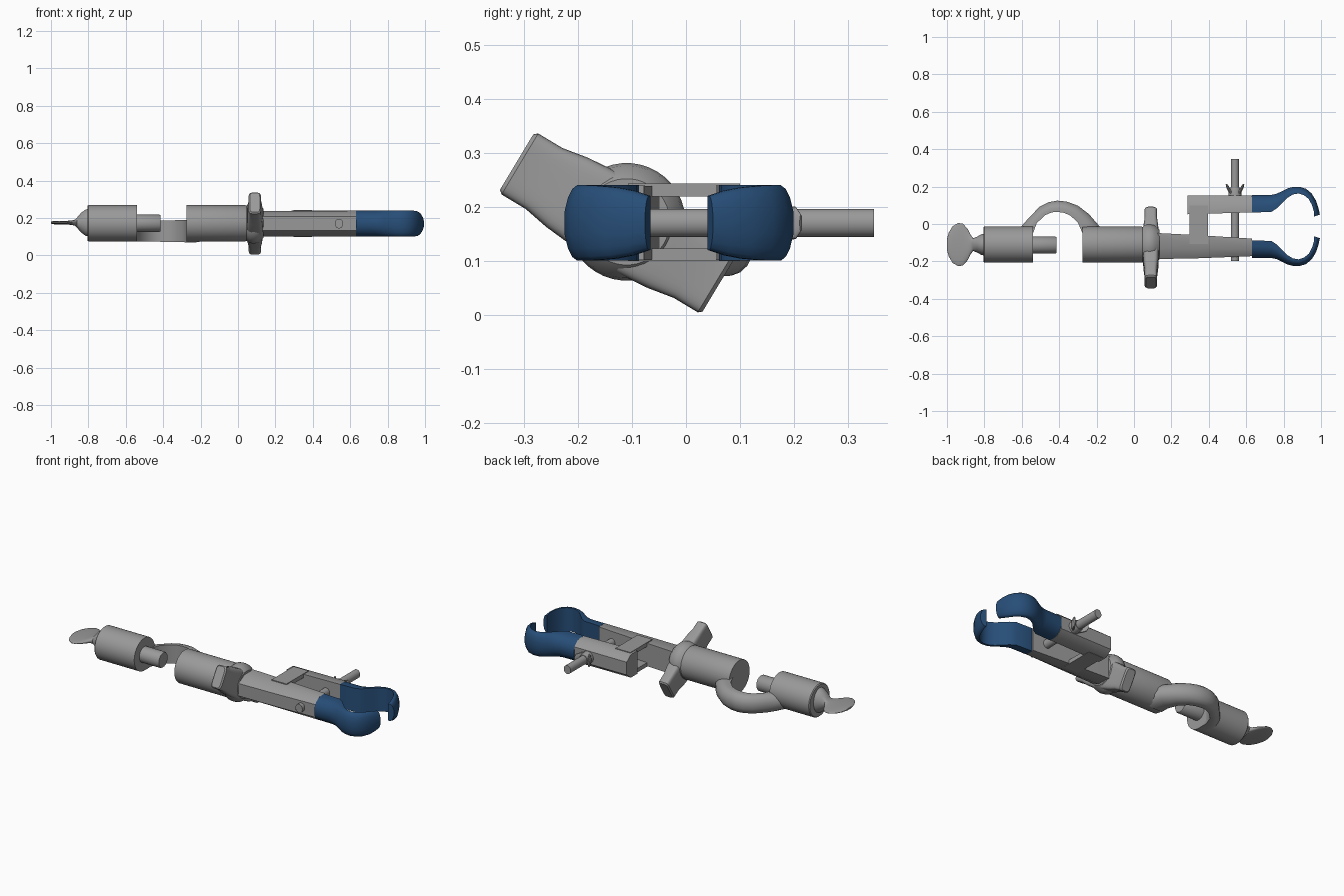
import bpy, bmesh, math
from mathutils import Vector as V

if "Cube" in bpy.data.objects:
    bpy.data.objects.remove(bpy.data.objects["Cube"])


def material(name, rgb):
    m = bpy.data.materials.new(name)
    m.diffuse_color = (*rgb, 1)
    m.use_nodes = True
    m.node_tree.nodes["Principled BSDF"].inputs["Base Color"].default_value = m.diffuse_color
    return m


GREY = material("cast metal grey", (0.32, 0.32, 0.32))
BLUE = material("grip blue", (0.020, 0.075, 0.185))
X, Y, Z = V((1, 0, 0)), V((0, 1, 0)), V((0, 0, 1))


def loft(name, rings, mat, angle=35):
    """Skin equal-length rings of points and cap both ends."""
    bm = bmesh.new()
    vs = [[bm.verts.new(p) for p in r] for r in rings]
    n = len(vs[0])
    for a, b in zip(vs, vs[1:]):
        for i in range(n):
            j = (i + 1) % n
            bm.faces.new((a[i], a[j], b[j], b[i]))
    bm.faces.new(vs[0][::-1])
    bm.faces.new(vs[-1])
    bmesh.ops.recalc_face_normals(bm, faces=bm.faces)
    me = bpy.data.meshes.new(name)
    bm.to_mesh(me)
    bm.free()
    me.materials.append(mat)
    ob = bpy.data.objects.new(name, me)
    bpy.context.collection.objects.link(ob)
    bpy.ops.object.select_all(action='DESELECT')
    ob.select_set(True)
    bpy.context.view_layer.objects.active = ob
    bpy.ops.object.shade_smooth_by_angle(angle=math.radians(angle))
    return ob


def ring(c, u, v, a, b, n=32, p=2):
    """Ellipse (p=2) or rounded rectangle (p>2) in the u-v plane."""
    pts = []
    for i in range(n):
        t = 2 * math.pi * (i + 0.5) / n
        s, k = math.sin(t), math.cos(t)
        pts.append(V(c) + u * math.copysign(abs(k) ** (2 / p), k) * a
                   + v * math.copysign(abs(s) ** (2 / p), s) * b)
    return pts


def turned(name, stations, y, z, mat=GREY, n=40):
    """Lathe-like part along x: stations are (x, half y, half z)."""
    return loft(name, [ring((x, y, z), Y, Z, a, b, n) for x, a, b in stations], mat)


# Section with a flat inner face (t=0) and a rounded outer face (t=1)
D_SHAPE = [(0, -1), (0, 1), (.35, 1), (.6, .9), (.82, .68), (1, .3),
           (1, -.3), (.82, -.68), (.6, -.9), (.35, -1)]


def band(name, stations, zc, mat, flip=None, shape=D_SHAPE):
    """Bar following inner/outer outline points (xi, yi, xo, yo, half height)."""
    rings = []
    for xi, yi, xo, yo, h in stations:
        r = []
        for t, k in shape:
            y = yi + (yo - yi) * t
            r.append(V((xi + (xo - xi) * t, y if flip is None else 2 * flip - y, zc + h * k)))
        rings.append(r)
    return loft(name, rings, mat, 40)


AY, AZ = -0.11, 0.172   # main axis of the clamp

# Thumb screw, rod boss and screw tip
turned("thumb_screw", [(-1, .03, .005), (-.99, .065, .008), (-.97, .098, .009), (-.94, .116, .01),
                       (-.915, .112, .01), (-.89, .085, .012), (-.872, .05, .016), (-.86, .034, .028),
                       (-.84, .042, .052), (-.815, .056, .07), (-.79, .06, .076)], AY, AZ + .003)
turned("rod_boss", [(-.805, .093, .093), (-.8, .097, .097), (-.54, .097, .097)], AY, AZ)
turned("screw_tip", [(-.56, .046, .046), (-.42, .046, .046), (-.414, .042, .042)], AY - .003, AZ)

# Curved bridge between the two bosses
band("bridge", [(-.54, -.1, -.66, -.1, .055), (-.54, -.05, -.605, -.015, .055),
                (-.52, .005, -.56, .035, .055), (-.475, .047, -.505, .092, .055),
                (-.44, .062, -.455, .117, .056), (-.41, .065, -.41, .125, .057),
                (-.375, .06, -.36, .12, .058), (-.34, .045, -.30, .098, .058),
                (-.30, .008, -.24, .052, .059), (-.275, -.05, -.185, -.012, .06),
                (-.275, -.1, -.13, -.1, .06)], .13, GREY)

# Main boss and locking collar
turned("main_boss", [(-.275, .097, .097), (.04, .097, .097), (.047, .094, .094)], AY, AZ)
turned("collar", [(.035, .085, .085), (.06, .106, .106), (.085, .109, .109), (.11, .104, .104),
                  (.135, .08, .08)], AY, AZ)

# Tilted two-winged handle through the collar
A = math.radians(-31)
U = V((0, math.cos(A), math.sin(A)))
W = V((0, -math.sin(A), math.cos(A)))
HC = V((.09, -.126, .17))
loft("wing_handle", [ring(HC + U * u, X, W, a, b, 32, 5) for u, a, b in
                     [(-.219, .027, .06), (-.212, .034, .066), (-.16, .034, .066), (-.11, .04, .075),
                      (0, .045, .085), (.11, .04, .075), (.16, .034, .066), (.212, .034, .066),
                      (.219, .027, .06)]], GREY, 40)

# Arms: chamfered bars
MID = -0.013
ARM = [(0, -1), (0, 1), (.6, 1), (1, .55), (1, -.55), (.6, -1)]
band("long_arm", [(.1, -.047, .1, -.188, .068), (.35, -.06, .35, -.183, .068),
                  (.63, -.078, .63, -.172, .069)], .17, GREY, None, ARM)
band("short_arm", [(.285, .052, .285, .152, .069), (.63, .062, .63, .153, .069)], .17, GREY, None, ARM)

# Coated curved fingers, mirrored about the jaw line
FINGER = [(.63, .061, .63, .155, .07), (.735, .065, .73, .155, .07), (.765, .085, .76, .161, .07),
          (.79, .11, .785, .172, .07), (.82, .14, .82, .19, .07), (.85, .158, .85, .198, .07),
          (.88, .163, .885, .199, .07), (.91, .153, .92, .188, .07), (.935, .133, .95, .163, .069),
          (.952, .1, .973, .125, .066), (.961, .07, .986, .085, .06), (.963, .04, .994, .05, .05)]
band("upper_finger", FINGER, .17, BLUE)
band("lower_finger", FINGER, .17, BLUE, MID)

# Pair of link plates joining the arms
for name, z in (("top_link", .231), ("bottom_link", .111)):
    loft(name, [[V((x, y, z + d)) for x, d in ((.297, -.012), (.395, -.012), (.395, .012), (.297, .012))]
                for y in (-.107, .1)], GREY)

# Adjusting rod with its small wing nut
RX, RZ = .54, .17
loft("adjusting_rod", [ring((RX, y, RZ), X, Z, .023, .026, 20) for y in (-.197, .348)], GREY)
loft("nut_body", [ring((RX, y, RZ), X, Z, r, r, 20) for y, r in ((.14, .036), (.165, .036), (.195, .028))], GREY)
for s in (-1, 1):
    loft("nut_wing", [ring((RX + s * dx, y, RZ), V((s * .6, .8, 0)).cross(Z), Z, a, b, 14, 2.5)
                      for dx, y, a, b in ((.012, .155, .01, .03), (.03, .18, .009, .032),
                                          (.042, .203, .007, .03), (.047, .213, .004, .015))], GREY)
